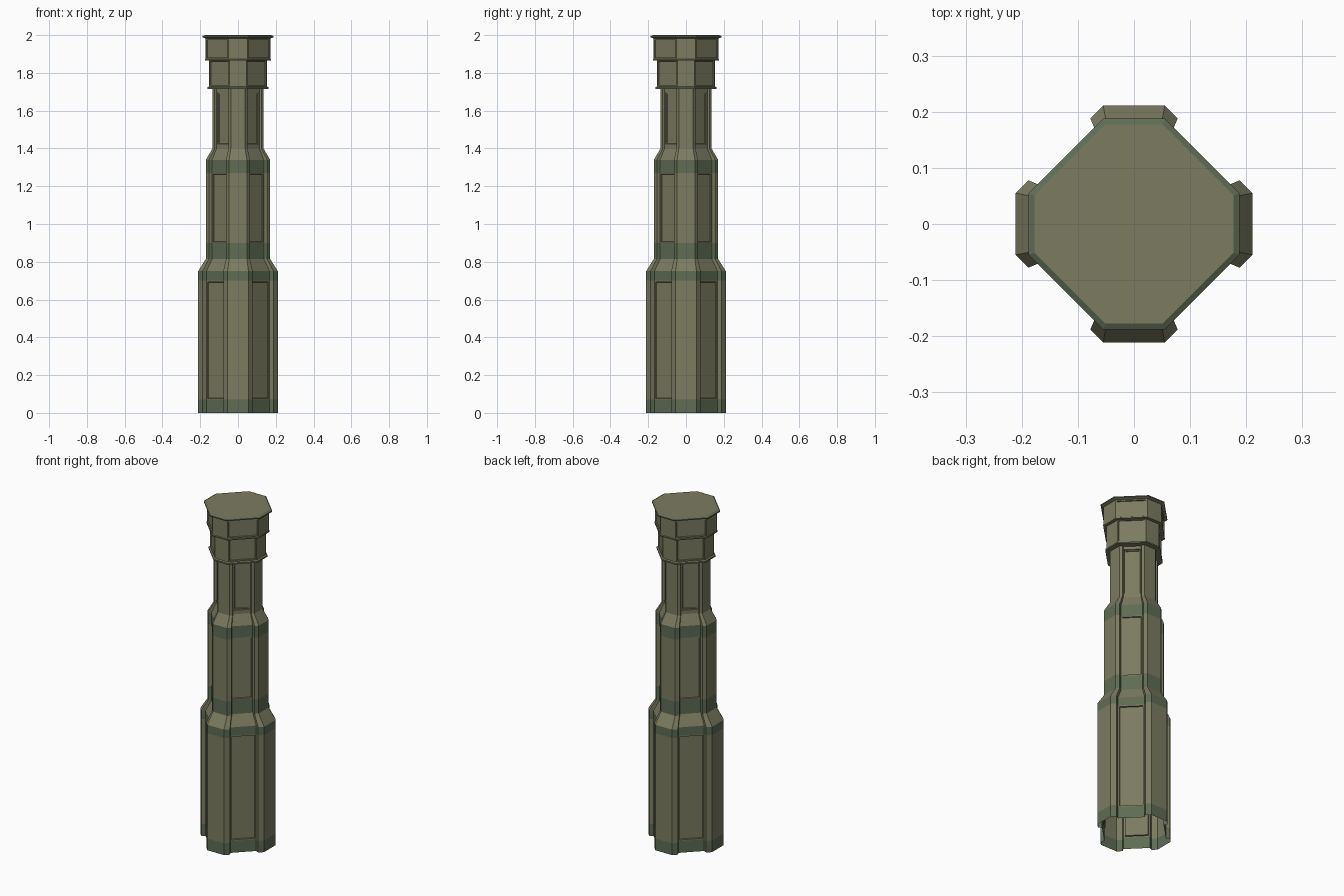
import bpy, bmesh, math

if "Cube" in bpy.data.objects:
    bpy.data.objects.remove(bpy.data.objects["Cube"])

R2 = math.sqrt(2)


def material(name, rgb):
    m = bpy.data.materials.new(name)
    m.diffuse_color = (*rgb, 1)
    m.use_nodes = True
    m.node_tree.nodes["Principled BSDF"].inputs["Base Color"].default_value = m.diffuse_color
    return m


MATS = [material("olive", (0.20, 0.20, 0.12)), material("green_band", (0.115, 0.15, 0.09))]


def section(a, c, channel=None):
    """Octagon with flats at distance a and half-width c; optional channel
    (rim half-width, depth, floor half-width) cut into each diagonal side."""
    d, t = (a + c) / R2, (a - c) / R2
    if channel:
        w, depth, v = channel
        side = [(d, -t), (d, -w), (d - depth, -v), (d - depth, v), (d, w), (d, t)]
    else:
        side = [(d, -t), (d, t)]
    pts = []
    for k in range(4):
        ang = math.pi / 4 + k * math.pi / 2
        co, si = math.cos(ang), math.sin(ang)
        pts += [(r * co - s * si, r * si + s * co) for r, s in side]
    return pts


def loft(name, levels, panels, bands, insets, close_top=False):
    """levels: (z, section). Segments in panels get recessed diagonal panels,
    segments in bands get the green material, insets are (width, depth) steps."""
    bm = bmesh.new()
    rings = [[bm.verts.new((x, y, z)) for x, y in pts] for z, pts in levels]
    n = len(rings[0])
    per_side = n // 4
    floor = 2 if per_side == 6 else 0
    recess = []
    for i in range(len(rings) - 1):
        for j in range(n):
            k = (j + 1) % n
            f = bm.faces.new((rings[i][j], rings[i][k], rings[i + 1][k], rings[i + 1][j]))
            f.material_index = int(i in bands)
            if i in panels and j % per_side == floor:
                recess.append(f)
    if close_top:
        bm.faces.new(rings[-1])
    bm.normal_update()
    for width, depth in insets:
        bmesh.ops.inset_individual(bm, faces=recess, thickness=width, depth=0)
        bmesh.ops.inset_individual(bm, faces=recess, thickness=0.002, depth=-depth)
    me = bpy.data.meshes.new(name)
    bm.to_mesh(me)
    bm.free()
    for m in MATS:
        me.materials.append(m)
    ob = bpy.data.objects.new(name, me)
    bpy.context.collection.objects.link(ob)
    return ob


# Shaft cross-sections, widest to narrowest
wide = section(0.211, 0.055, (0.078, 0.022, 0.071))
medium = section(0.170, 0.047, (0.064, 0.017, 0.057))
slim = section(0.135, 0.038, (0.052, 0.010, 0.048))

# Lower stage, open underneath, with sloped shoulder
loft("lower_stage",
     [(0, wide), (0.07, wide), (0.70, wide), (0.75, wide), (0.815, medium)],
     panels={1}, bands={0, 2}, insets=[(0.010, 0.008)])

# Middle stage with sloped shoulder
loft("middle_stage",
     [(0.815, medium), (0.90, medium), (1.27, medium), (1.34, medium), (1.40, slim)],
     panels={1}, bands={0, 2}, insets=[(0.008, 0.007)])

# Upper stage with double-stepped panels
loft("upper_stage",
     [(1.40, slim), (1.42, slim), (1.70, slim), (1.72, slim)],
     panels={1}, bands=set(), insets=[(0.005, 0.005), (0.008, 0.004)])


def octagons(profile):
    return [(z, section(a, a * 0.29)) for z, a in profile]


# Collar with a thin lip at its foot
loft("collar",
     octagons([(1.715, 0.12), (1.715, 0.162), (1.724, 0.162), (1.728, 0.154), (1.87, 0.154)]),
     panels={3}, bands={1}, insets=[(0.010, 0.006)])

# Cap block and flared top rim
loft("cap",
     octagons([(1.866, 0.14), (1.866, 0.174), (1.872, 0.174), (1.874, 0.171), (1.982, 0.171),
               (1.988, 0.188), (1.994, 0.188), (2.0, 0.177)]),
     panels={3}, bands={5, 6}, insets=[(0.010, 0.006)], close_top=True)
